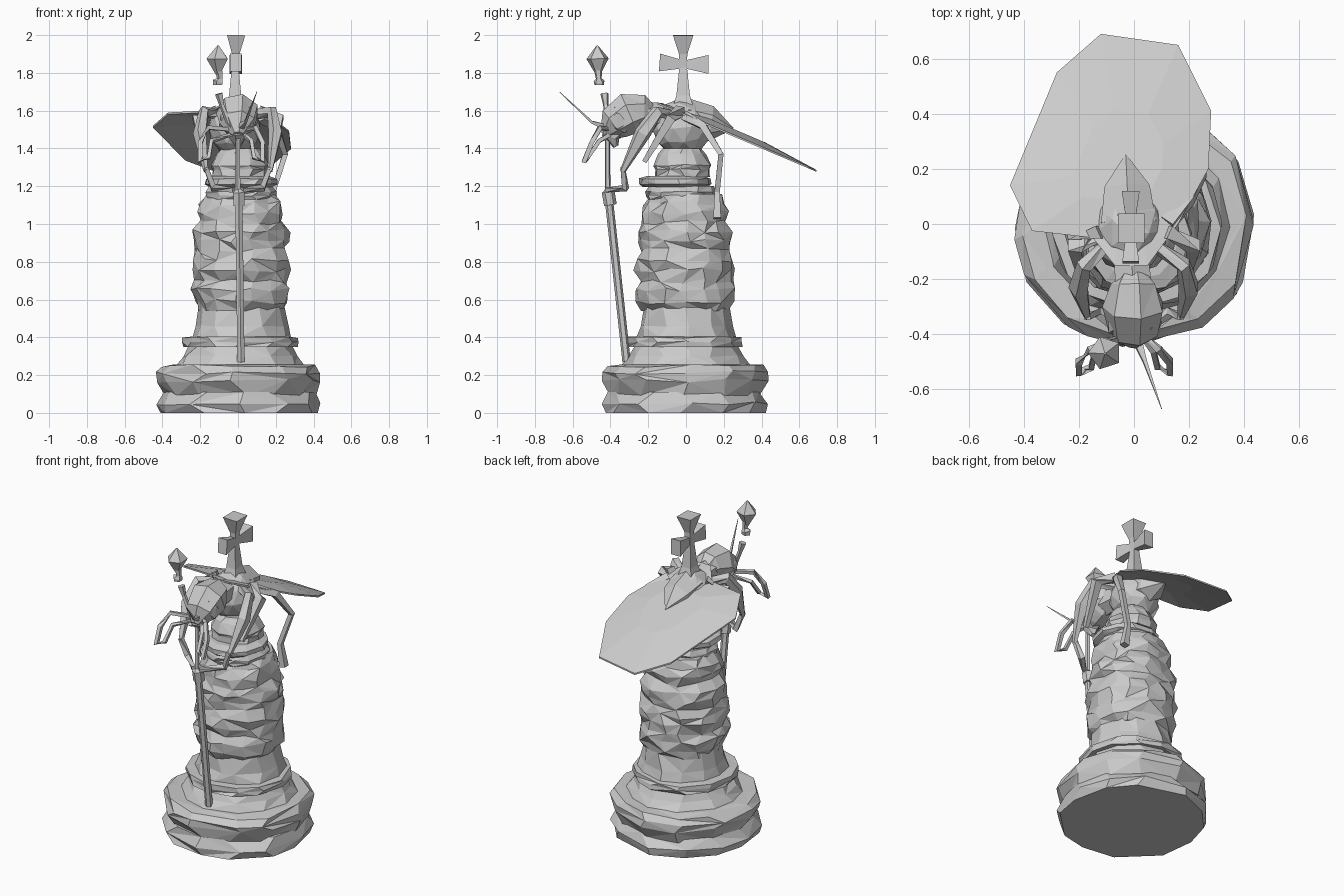
import bpy, bmesh, math, random
from mathutils import Vector, Matrix

random.seed(4)
grey = bpy.data.materials.new("stone grey")
grey.diffuse_color = (0.6, 0.6, 0.6, 1)


def finish(bm, name):
    bmesh.ops.recalc_face_normals(bm, faces=bm.faces[:])
    me = bpy.data.meshes.new(name)
    bm.to_mesh(me)
    bm.free()
    me.materials.append(grey)
    ob = bpy.data.objects.new(name, me)
    bpy.context.collection.objects.link(ob)
    return ob


def skin(bm, rings):
    """Join rings of vertices with triangles and cap both ends."""
    n = len(rings[0])
    for i, (a, b) in enumerate(zip(rings, rings[1:])):
        for k in range(n):
            j = (k + 1) % n
            if (i + k) % 2:
                bm.faces.new((a[k], a[j], b[j]))
                bm.faces.new((a[k], b[j], b[k]))
            else:
                bm.faces.new((a[k], a[j], b[k]))
                bm.faces.new((a[j], b[j], b[k]))
    bm.faces.new(rings[0][::-1])
    bm.faces.new(rings[-1])


def lathe(name, profile, n, jr=0.0, jz=0.0, cx=0.0, cy=0.0):
    """Stack of rough rings from (z, radius) pairs; end rings stay flat."""
    bm = bmesh.new()
    rings = []
    for i, (z, r) in enumerate(profile):
        inner = 0 < i < len(profile) - 1
        ring = []
        for k in range(n):
            a = 2 * math.pi * k / n + (random.uniform(-.12, .12) if jr else 0)
            rr = r + random.uniform(-jr, jr)
            zz = z + (random.uniform(-jz, jz) if inner else 0)
            ring.append(bm.verts.new((cx + rr * math.cos(a), cy + rr * math.sin(a), zz)))
        rings.append(ring)
    skin(bm, rings)
    return finish(bm, name)


def tube(name, pts, radii, n=4, su=1.0):
    """Tapered rod along a path; su squeezes it sideways."""
    bm = bmesh.new()
    pts = [Vector(p) for p in pts]
    rings = []
    for i, p in enumerate(pts):
        t = (pts[min(i + 1, len(pts) - 1)] - pts[max(i - 1, 0)]).normalized()
        u = Vector((1, 0, 0)) if abs(t.x) < .8 else Vector((0, 1, 0))
        u = (u - t * u.dot(t)).normalized()
        v = t.cross(u)
        r = radii[i] * math.sqrt(2) if n == 4 else radii[i]
        rings.append([bm.verts.new(p + r * (u * su * math.cos(a) + v * math.sin(a)))
                      for a in (2 * math.pi * (k + .5) / n for k in range(n))])
    skin(bm, rings)
    return finish(bm, name)


def blob(name, loc, scale, sub=1, tilt=0.0, rough=0.0):
    """Faceted rounded lump."""
    bm = bmesh.new()
    bmesh.ops.create_icosphere(bm, subdivisions=sub, radius=1)
    for v in bm.verts:
        v.co *= 1 + random.uniform(-rough, rough)
    bm.transform(Matrix.Translation(loc) @ Matrix.Rotation(tilt, 4, 'X')
                 @ Matrix.Diagonal((*scale, 1)))
    return finish(bm, name)


# Pedestal: two fat rings, a flared foot and a flat collar
lathe("base_lower_ring", [(0, .425), (.05, .44), (.11, .40)], 12, .01, .01, .006, -.006)
lathe("base_upper_ring", [(.09, .40), (.17, .435), (.215, .435), (.25, .41), (.255, .35)],
      12, .009, .01, .006, -.006)
lathe("base_flare", [(.25, .34), (.30, .305), (.36, .27)], 12, .006, .005, .012)
lathe("base_collar", [(.35, .305), (.375, .308), (.40, .305), (.405, .25)], 12, .005, .004, .012, -.008)
lathe("shaft_foot", [(.40, .265), (.46, .245), (.57, .225)], 12, .006, .004, .02)

# Rough knobbly shaft
shaft = [(.54, .225), (.59, .25), (.65, .262), (.70, .245), (.76, .265), (.81, .26),
         (.86, .238), (.91, .25), (.96, .25), (1.01, .225), (1.06, .233),
         (1.11, .213), (1.16, .19)]
lathe("rough_shaft", shaft, 15, .016, .014, .015, -.005)

# Collars under the creature
lathe("neck_lower", [(1.13, .18), (1.15, .185), (1.17, .19), (1.20, .17)], 11, .006, .003, .015, -.025)
lathe("neck_collar", [(1.195, .17), (1.21, .195), (1.24, .195), (1.255, .15)],
      11, .006, .003, .015, -.055)
lathe("neck_upper", [(1.25, .15), (1.29, .15), (1.31, .155), (1.37, .125), (1.40, .10)],
      11, .006, .005, .01, -.02)

# Insect body
blob("thorax", (-.02, -.02, 1.51), (.14, .155, .15), 2, .1, .04)
tube("abdomen", [(-.02, .0, 1.55), (-.025, .13, 1.53), (-.03, .25, 1.505)], [.115, .095, .004], 6)
tube("neck_link", [(-.01, -.12, 1.57), (0, -.25, 1.57)], [.07, .08], 6)
# Drooping head
tube("head", [(0, -.18, 1.58), (0, -.22, 1.60), (0, -.30, 1.585), (0, -.38, 1.53),
              (0, -.43, 1.47)], [.045, .085, .115, .095, .03], 7)
tube("jaw", [(0, -.34, 1.54), (0, -.40, 1.46), (0, -.37, 1.41)], [.07, .05, .015], 5)
for s in (-1, 1):
    blob("eye", (s * .06, -.35, 1.55), (.045, .065, .075), 1, .4)

# Cross on the back, arms running front to back
tube("cross_stem", [(-.015, -.015, 1.6), (-.015, -.015, 1.68), (-.015, -.015, 1.83),
                    (-.012, -.015, 1.9), (-.01, -.015, 2.0)],
     [.06, .036, .02, .022, .054], 4, .9)
tube("cross_arms", [(-.012, -.14, 1.855), (-.012, -.01, 1.845), (-.012, .12, 1.845)],
     [.047, .02, .05], 4, .65)

# Broad folded wing sloping down to the back
outline = [(-.15, -.05), (-.37, -.025), (-.45, .14), (-.28, .55), (-.12, .69),
           (.16, .65), (.28, .41), (.27, .2), (.16, .0), (.05, -.15), (-.07, -.15)]
bm = bmesh.new()
height = lambda y: 1.58 - .425 * y
for dz in (0, -.01):
    rim = [bm.verts.new((x, y, height(y) + dz)) for x, y in outline]
    mid = [bm.verts.new((x * .45 - .02, .2 + (y - .2) * .45, height(.2 + (y - .2) * .45) + .03 + dz))
           for x, y in outline]
    n = len(rim)
    for k in range(n):
        bm.faces.new((rim[k], rim[(k + 1) % n], mid[(k + 1) % n], mid[k]))
    bm.faces.new(mid)
    if dz == 0:
        upper = rim
for k in range(n):
    j = (k + 1) % n
    bm.faces.new((upper[k], upper[j], rim[j], rim[k]))
finish(bm, "wing")

# Forelegs reaching to the staff
for s in (-1, 1):
    tube("foreleg_upper", [(s * .09 - .01, -.08, 1.58), (s * .18, -.15, 1.595),
                           (s * .20, -.23, 1.48), (s * .17, -.335, 1.28)],
         [.03, .035, .045, .016], 5, .85)
    tube("foreleg_lower", [(s * .17, -.335, 1.30), (s * .13, -.32, 1.19), (s * .02, -.42, 1.18)],
         [.012, .015, .012], 4)
    tube("folded_leg", [(s * .12, -.03, 1.6), (s * .215, -.08, 1.56), (s * .18, -.22, 1.33)],
         [.025, .025, .012], 4)
# Hind leg on the right, foot on the shaft
tube("hind_leg", [(.12, .0, 1.57), (.2, .09, 1.52), (.25, .185, 1.37), (.185, .165, 1.17),
                  (.21, .165, 1.03)], [.026, .019, .014, .014, .02], 4)

# Mouth parts: long needle and a looped feeler on each side
tube("needle", [(0, -.39, 1.5), (.04, -.5, 1.54), (.1, -.67, 1.7)], [.02, .007, .001], 4)
for name, dx, s in (("feeler_right", .0, 1), ("feeler_left", -.07, -1)):
    tube(name, [(s * .03, -.40, 1.5), (s * .09 + dx, -.455, 1.51), (s * .13 + dx, -.5, 1.43),
                (s * .13 + dx, -.54, 1.33), (s * .085 + dx, -.52, 1.35),
                (s * .07 + dx, -.46, 1.44), (s * .02, -.39, 1.48)],
         [.01, .011, .012, .012, .01, .01, .01], 4)

# Staff with a bent top and a jewel
tube("staff_lower", [(.015, -.315, .27), (.015, -.32, .32), (.005, -.405, 1.1)],
     [.022, .022, .022], 6)
tube("staff_grip", [(.005, -.40, 1.10), (.004, -.412, 1.17), (0, -.415, 1.185)], [.034, .034, .015], 6)
tube("staff_upper", [(0, -.415, 1.17), (0, -.415, 1.46), (-.05, -.42, 1.54),
                     (-.085, -.425, 1.63), (-.10, -.432, 1.69)], [.015, .014, .016, .014, .022], 5)
tube("jewel_stem", [(-.105, -.46, 1.735), (-.105, -.46, 1.755), (-.095, -.462, 1.77),
                    (-.10, -.465, 1.81)], [.026, .03, .016, .022], 5)
tube("jewel", [(-.105, -.465, 1.79), (-.105, -.468, 1.875), (-.105, -.47, 1.945)],
     [.012, .062, .004], 5)
